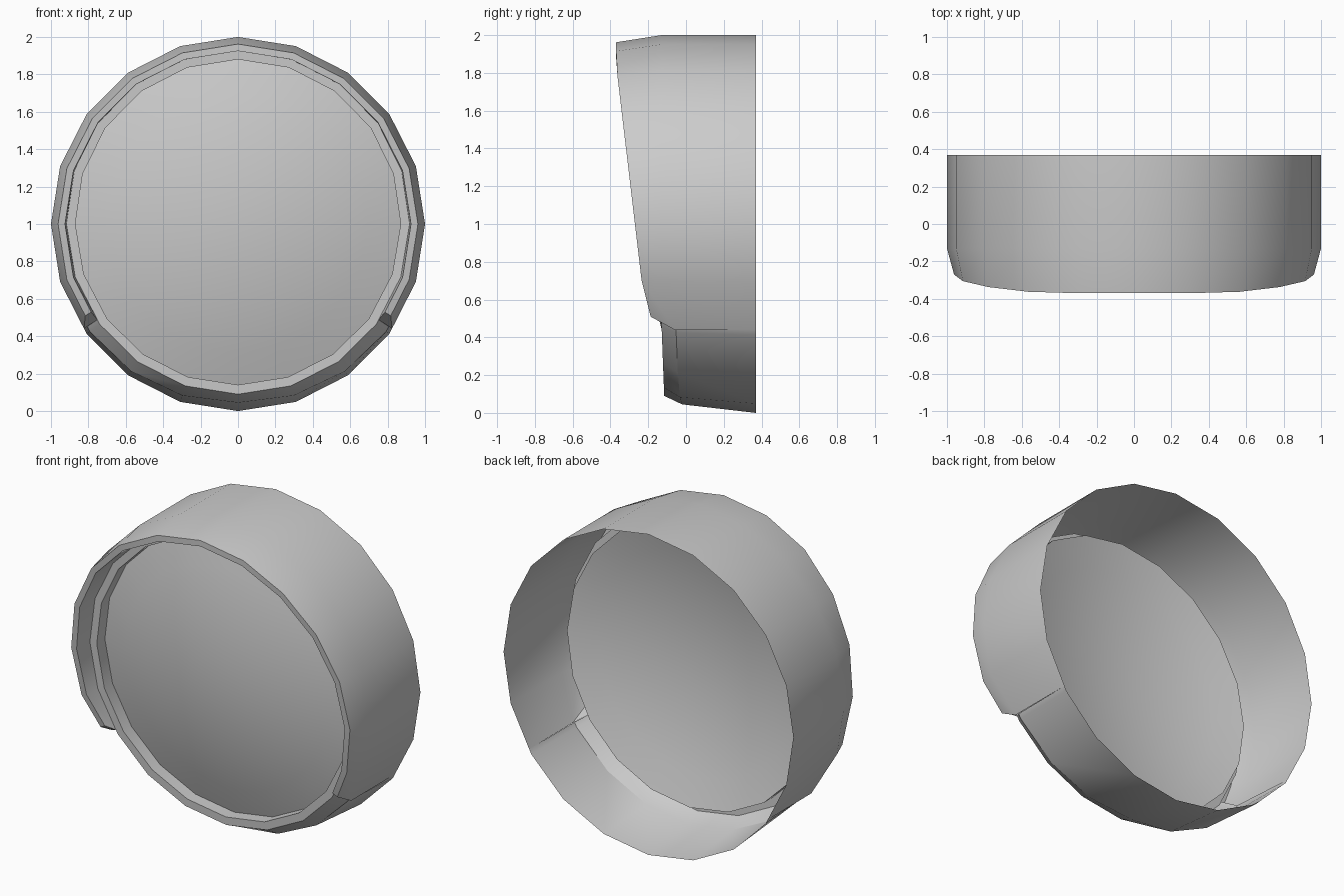
import bpy, bmesh, math

if "Cube" in bpy.data.objects:
    bpy.data.objects.remove(bpy.data.objects["Cube"], do_unlink=True)

SIDES = 20

grey = bpy.data.materials.new("plain_grey")
grey.use_nodes = True
colour = (0.6, 0.6, 0.6, 1)
grey.diffuse_color = colour
grey.node_tree.nodes["Principled BSDF"].inputs["Base Color"].default_value = colour


def rim_point(t, r):
    """Position in x, z on a twenty-sided outline; t counts corners."""
    a, f = math.floor(t), t - math.floor(t)
    p, q = (2 * math.pi * k / SIDES for k in (a, a + 1))
    x = math.cos(p) * (1 - f) + math.cos(q) * f
    z = math.sin(p) * (1 - f) + math.sin(q) * f
    return r * x, 1 + r * z


def hood_y(z):
    slope = 0.118 if z > 0.7 else 0.25
    return max(-0.37, -0.235 - slope * (z - 0.7))


def bezel_y(z):
    return -0.112 - 0.038 * z


def bezel_r(t, inner=False):
    z = rim_point(t, 1)[1]
    return (0.86 + 0.01 * z) if inner else (0.91 + 0.0075 * z)


def place(t, r, y):
    """y may be a number or a rule giving y from the height."""
    x, z = rim_point(t, r)
    return (x, y(z) if callable(y) else y, z)


def loft(name, columns, closed=False, caps=False, centre=None):
    bm = bmesh.new()
    cols = [[bm.verts.new(p) for p in c] for c in columns]
    n = len(cols)
    for i in range(n if closed else n - 1):
        a, b = cols[i], cols[(i + 1) % n]
        for j in range(len(a) - 1):
            bm.faces.new((a[j], b[j], b[j + 1], a[j + 1]))
    if caps:
        bm.faces.new(cols[0][1:])
        bm.faces.new(cols[-1][:0:-1])
    if centre:
        mid = bm.verts.new(centre)
        for i in range(n):
            bm.faces.new((cols[i][-1], cols[(i + 1) % n][-1], mid))
    mesh = bpy.data.meshes.new(name)
    bm.to_mesh(mesh)
    bm.free()
    mesh.materials.append(grey)
    obj = bpy.data.objects.new(name, mesh)
    bpy.context.collection.objects.link(obj)
    bpy.ops.object.select_all(action='DESELECT')
    obj.select_set(True)
    bpy.context.view_layer.objects.active = obj
    bpy.ops.object.shade_smooth_by_angle(angle=math.radians(30))
    return obj


# Upper housing with the projecting hood; its two ends are cut slanting
def hood_column(t, tip=None, fold=-0.13):
    tip = t if tip is None else tip
    return [place(t, 1, 0.37), place(t, 1, fold),
            place(tip, 0.962, hood_y), place(tip, 0.925, hood_y),
            place(t, bezel_r(t), bezel_y)]


upper = [hood_column(-1.9, -1.72, -0.06)]
upper += [hood_column(t) for t in range(-1, 12)]
upper += [hood_column(11.9, 11.72, -0.06)]
loft("upper_housing_and_hood", upper, caps=True)


# Lower housing, tapering to the bezel
def lower_column(t):
    side = abs(rim_point(t, 1)[0])
    return [place(t, 1, 0.37), place(t, 0.955 + 0.03 * side, -0.02 - 0.04 * side),
            place(t, bezel_r(t), bezel_y)]


loft("lower_housing", [lower_column(t) for t in [11.9, *range(12, 19), 18.1]])

# Bezel: flat front ring and short inner wall
DEPTH = 0.08


def lens_edge_y(z):
    return bezel_y(z) + DEPTH


bezel = []
for t in range(SIDES):
    inner = place(t, bezel_r(t, True), bezel_y)
    bezel.append([place(t, bezel_r(t), bezel_y), inner,
                  (inner[0], inner[1] + DEPTH, inner[2])])
loft("bezel", bezel, closed=True)

# Shallow domed lens
BULGE = 0.14
lens = []
for t in range(SIDES):
    lens.append([place(t, bezel_r(t, True) * q,
                       lambda z, q=q: lens_edge_y(z) - BULGE * (1 - q * q))
                 for q in (1, 0.8, 0.6, 0.4, 0.2)])
loft("lens", lens, closed=True, centre=(0, lens_edge_y(1) - BULGE, 1))
